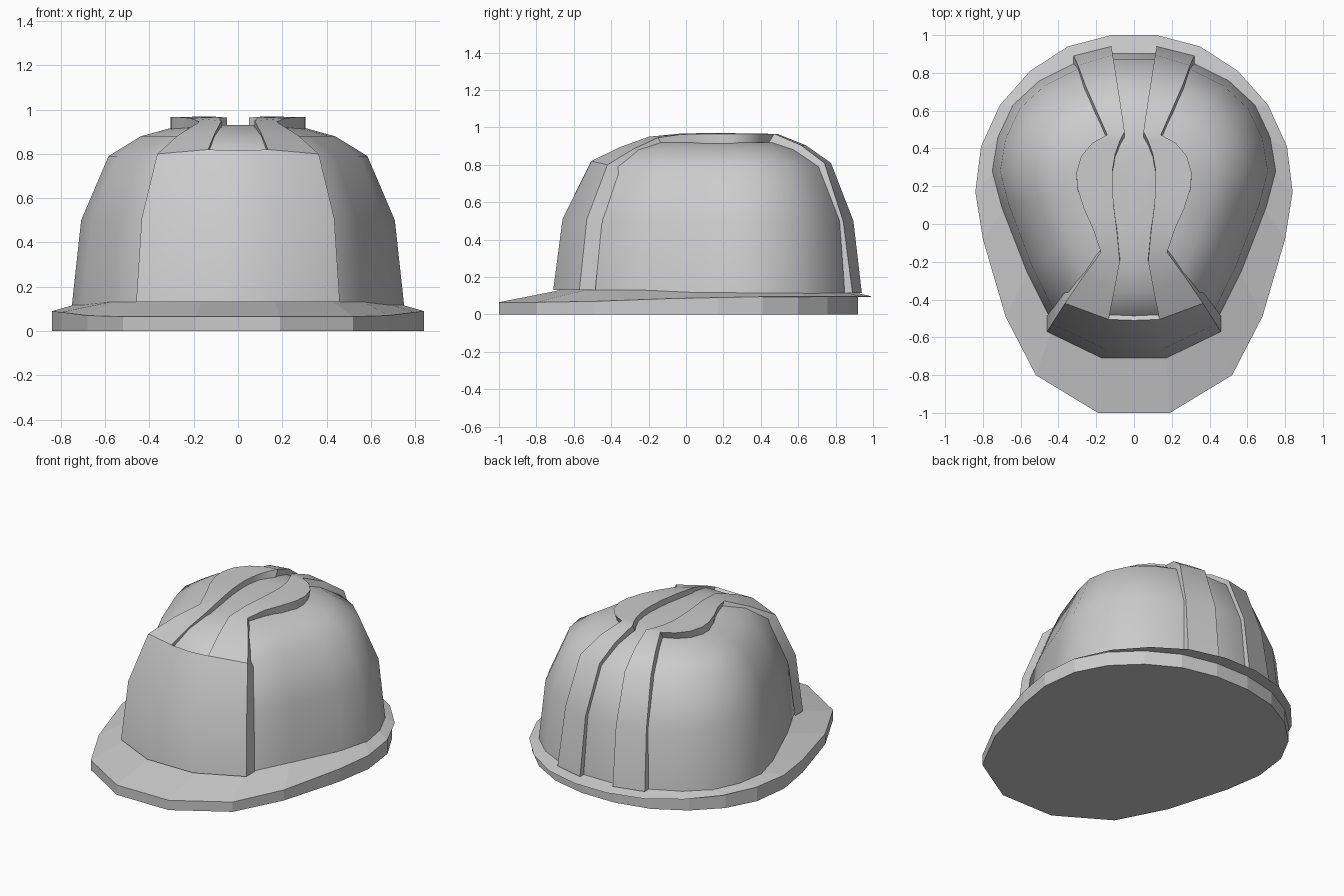
import bpy, bmesh, math
from mathutils import Vector

if "Cube" in bpy.data.objects:
    bpy.data.objects.remove(bpy.data.objects["Cube"])


def finish(name, bm, angle=None, mirror=False):
    bmesh.ops.recalc_face_normals(bm, faces=bm.faces)
    me = bpy.data.meshes.new(name)
    bm.to_mesh(me)
    bm.free()
    ob = bpy.data.objects.new(name, me)
    bpy.context.collection.objects.link(ob)
    if angle:
        bpy.ops.object.select_all(action='DESELECT')
        ob.select_set(True)
        bpy.context.view_layer.objects.active = ob
        bpy.ops.object.shade_smooth_by_angle(angle=math.radians(angle))
    if mirror:
        m = ob.modifiers.new("mirror", 'MIRROR')
        m.use_clip = True
    return ob


def loft(rings, cap_start=True, cap_end=True):
    """Right-half rings (front to back) are mirrored and skinned."""
    bm = bmesh.new()
    loops = []
    for half in rings:
        full = list(half) + [(-x, y, z) for x, y, z in reversed(half)]
        loops.append([bm.verts.new(p) for p in full])
    n = len(loops[0])
    for a, b in zip(loops, loops[1:]):
        for i in range(n):
            j = (i + 1) % n
            bm.faces.new((a[i], a[j], b[j], b[i]))
    if cap_start:
        bm.faces.new(loops[0])
    if cap_end:
        bm.faces.new(loops[-1])
    return bm


# Plan outlines, right half, front to back
brim_plan = [(.19, -1), (.52, -.8), (.68, -.49), (.80, -.08), (.84, .17),
             (.81, .41), (.71, .63), (.55, .81), (.35, .94), (.12, 1)]
dome_plan = [(.17, -.66), (.43, -.53), (.57, -.25), (.70, .09), (.75, .28),
             (.72, .46), (.64, .63), (.50, .76), (.30, .86), (.11, .905)]
edge_z = [.065, .065, .07, .085, .09, .095, .095, .095, .095, .095]

# Brim: wall set in at the back under a thin lip, top sloping up to the dome
wall = [(x, y if y < .41 else .41 + (y - .41) * .864) for x, y in brim_plan]
brim_rings = [
    [(x, y, 0) for x, y in wall],
    [(x, y, z - .003) for (x, y), z in zip(wall, edge_z)],
    [(x, y, z) for (x, y), z in zip(brim_plan, edge_z)],
    [(x * .98, y * .98, .135 if y < -.2 else .12) for x, y in dome_plan],
]
finish("brim", loft(brim_rings))

# Dome: z, width scale, front y, back y of each ring
YC = .28
dome_rings = []
for z, s, yf, yb in [(.1, 1.003, -.66, .905), (.5, .945, -.62, .87),
                     (.79, .78, -.50, .755), (.88, .585, -.36, .61),
                     (.918, .40, -.22, .49), (.93, .2, -.05, .39)]:
    ring = []
    for x, y in dome_plan:
        k = (YC - yf) / (YC + .66) if y < YC else (yb - YC) / (.905 - YC)
        ring.append((x * s, YC + (y - YC) * k, z))
    dome_rings.append(ring)
finish("dome", loft(dome_rings, cap_start=False), 50)

# Raised front panel and crest ridges, right half, mirrored
panel = [  # centre, mid, outer
    [(0, -.71, .13), (.17, -.71, .13), (.46, -.57, .13)],
    [(0, -.66, .51), (.155, -.66, .51), (.435, -.53, .51)],
    [(0, -.51, .815), (.135, -.505, .82), (.365, -.42, .80)],
]
ridge = [  # inner, outer
    [(.135, -.505, .82), (.365, -.42, .80)],
    [(.105, -.36, .892), (.27, -.28, .885)],
    [(.075, -.20, .95), (.175, -.15, .945)],
    [(.09, -.04, .966), (.215, -.03, .962)],
    [(.108, .10, .97), (.265, .08, .966)],
    [(.115, .22, .97), (.30, .19, .966)],
    [(.113, .29, .968), (.305, .27, .966)],
    [(.10, .37, .967), (.28, .36, .966)],
    [(.075, .44, .966), (.22, .43, .966)],
    [(.05, .49, .965), (.142, .472, .966)],
    [(.072, .64, .905), (.205, .615, .905)],
    [(.093, .775, .81), (.26, .74, .81)],
    [(.112, .895, .5), (.297, .84, .5)],
    [(.12, .94, .115), (.32, .89, .115)],
]
bm = bmesh.new()
for rows in (panel, ridge):
    grid = [[bm.verts.new(p) for p in row] for row in rows]
    for a, b in zip(grid, grid[1:]):
        for i in range(len(a) - 1):
            bm.faces.new((a[i], a[i + 1], b[i + 1], b[i]))
bmesh.ops.remove_doubles(bm, verts=bm.verts, dist=.0005)

# Side walls sink into the dome
rim = [e for e in bm.edges if e.is_boundary
       and any(v.co.x > .001 for v in e.verts)]
ret = bmesh.ops.extrude_edge_only(bm, edges=rim)
for v in ret["geom"]:
    if isinstance(v, bmesh.types.BMVert):
        low = v.co.z < .2
        core = Vector((v.co.x, .15, v.co.z if low else v.co.z * .45))
        v.co += (core - v.co).normalized() * .085
finish("crest_and_front_panel", bm, 38, mirror=True)
